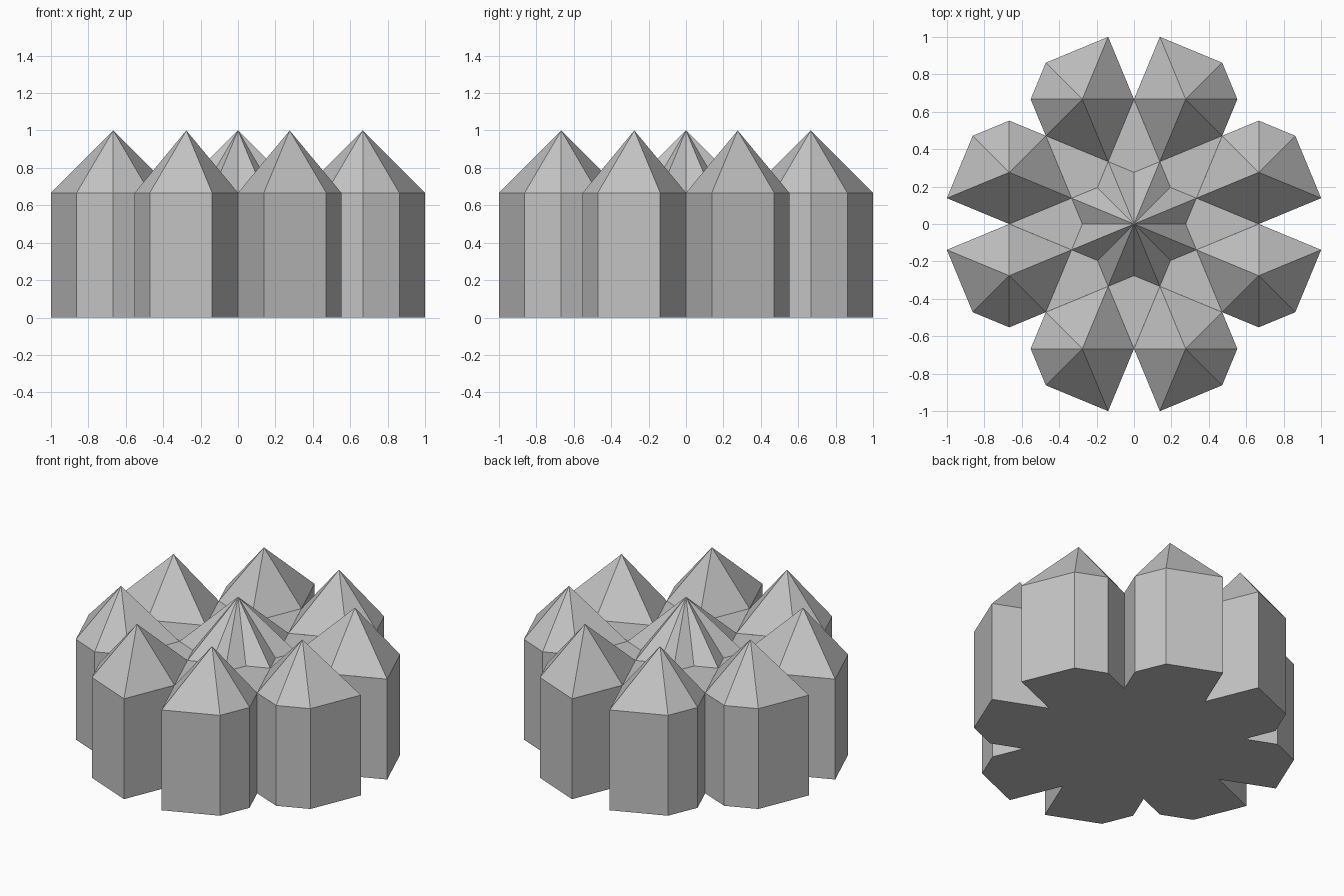
import bpy, math
from mathutils import Vector

cube = bpy.data.objects.get("Cube")
if cube:
    bpy.data.objects.remove(cube, do_unlink=True)

TIP = 0.361                                   # long star point radius
DIP = TIP * 0.765                             # short star point radius
EAVE, PEAK = 0.667, 1.0
VALLEY = 2 * TIP * math.cos(math.radians(22.5))

grey = bpy.data.materials.new("stone grey")
grey.use_nodes = True
colour = (0.55, 0.55, 0.55, 1)
grey.diffuse_color = colour
grey.node_tree.nodes["Principled BSDF"].inputs["Base Color"].default_value = colour


def polar(radius, degrees, z=EAVE):
    a = math.radians(degrees)
    return Vector((radius * math.cos(a), radius * math.sin(a), z))


def add_part(name, verts, faces):
    mesh = bpy.data.meshes.new(name)
    mesh.from_pydata(verts, [], faces)
    mesh.materials.append(grey)
    obj = bpy.data.objects.new(name, mesh)
    bpy.context.collection.objects.link(obj)
    return obj


def add_roof(name, apex, rim):
    n = len(rim)
    add_part(name, rim + [apex], [(i, (i + 1) % n, n) for i in range(n)])


# Six-sided tower plan as (direction, radius); its mirror makes the neighbour
plan = [(0, DIP), (45, DIP), (112.5, TIP), (180, DIP), (247.5, TIP), (315, DIP)]
mirrored = [(90 - d, r) for d, r in reversed(plan)]


def tower_rim(axis, shape, turn):
    centre = polar(2 * TIP, axis + turn)
    return [centre + polar(r, d + turn, 0) for d, r in shape]


# Tower roofs, and the outer wall outline gathered counterclockwise
outline = []
for q in range(4):
    turn = 90 * q
    first = tower_rim(22.5, mirrored, turn)
    second = tower_rim(67.5, plan, turn)
    add_roof(f"tower_roof_{2 * q + 1}", polar(2 * TIP, 22.5 + turn, PEAK), first)
    add_roof(f"tower_roof_{2 * q + 2}", polar(2 * TIP, 67.5 + turn, PEAK), second)
    outline.append(polar(VALLEY, turn))
    outline += first[3:6]
    outline.append(polar(VALLEY, 45 + turn))
    outline += second[0:3]

# Walls and underside
n = len(outline)
lower = [Vector((p.x, p.y, 0)) for p in outline]
walls = [(i, (i + 1) % n, n + (i + 1) % n, n + i) for i in range(n)]
add_part("walls", lower + outline, walls + [tuple(reversed(range(n)))])

# Star-shaped central roof
star = [polar(TIP if i % 2 else DIP, 22.5 * i) for i in range(16)]
add_roof("central_roof", Vector((0, 0, PEAK)), star)

# Flat kite panels between the central roof and the towers
verts, faces = [], []
for k in range(8):
    a = 45 * k
    faces.append(tuple(range(len(verts), len(verts) + 4)))
    verts += [polar(DIP, a), polar(TIP, a - 22.5), polar(VALLEY, a), polar(TIP, a + 22.5)]
add_part("flat_panels", verts, faces)
